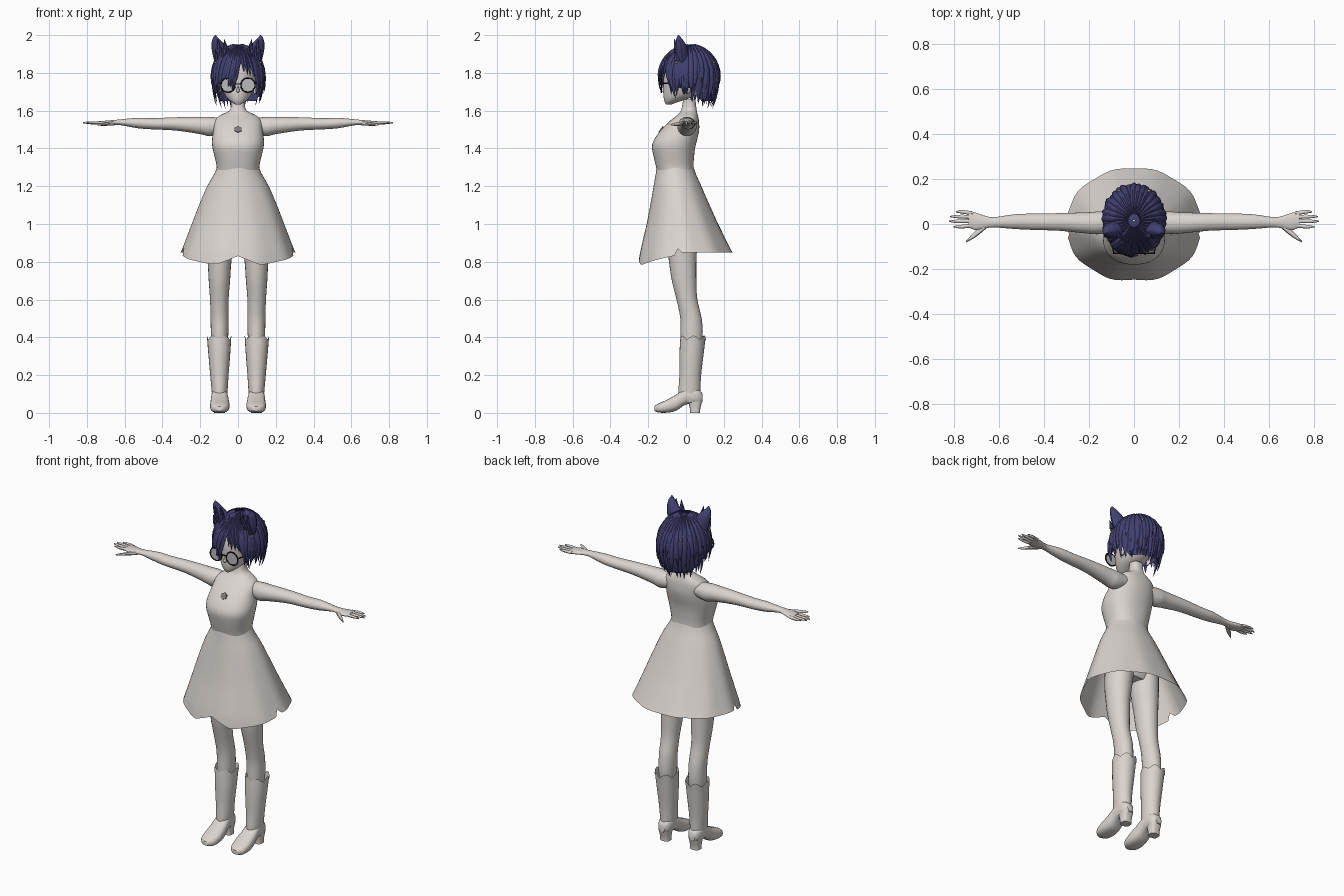
import bpy, bmesh, math, random
from math import sin, cos, pi, radians
from mathutils import Vector

random.seed(4)
if "Cube" in bpy.data.objects:
    bpy.data.objects.remove(bpy.data.objects["Cube"])


def material(name, colour):
    m = bpy.data.materials.new(name)
    m.use_nodes = True
    m.diffuse_color = (*colour, 1)
    m.node_tree.nodes["Principled BSDF"].inputs["Base Color"].default_value = (*colour, 1)
    return m


PALE = material("pale_cloth_and_skin", (0.70, 0.66, 0.63))
INDIGO = material("indigo_hair", (0.055, 0.052, 0.165))
BLACK = material("black_frame", (0.012, 0.012, 0.015))
LENS = material("grey_lens", (0.50, 0.50, 0.52))
GOLD = material("gold_pin", (0.55, 0.42, 0.15))
STONE = material("grey_pendant", (0.22, 0.20, 0.20))


def lerp(a, b, t):
    return a + (b - a) * t


def spline(rows, t):
    """Smooth interpolation through rows of numbers, t from 0 to 1."""
    n = len(rows) - 1
    i = min(int(t * n), n - 1)
    f = t * n - i
    p = [rows[max(0, min(n, i + k))] for k in (-1, 0, 1, 2)]
    return [0.5 * (2 * b + (c - a) * f + (2 * a - 5 * b + 4 * c - d) * f ** 2
                   + (3 * b - a - 3 * c + d) * f ** 3) for a, b, c, d in zip(*p)]


def sheet(bm, fn, nu, nv, closed=True, cap=False):
    """Grid of faces from a surface function fn(u, v)."""
    cols = nu if closed else nu + 1
    g = [[bm.verts.new(fn(i / nu, j / nv)) for i in range(cols)] for j in range(nv + 1)]
    for j in range(nv):
        for i in range(nu):
            k = (i + 1) % cols
            bm.faces.new((g[j][i], g[j][k], g[j + 1][k], g[j + 1][i]))
    if cap:
        bm.faces.new(g[0])
        bm.faces.new(g[-1])
    return g


def loft(bm, axis, rows, nu=24, steps=3, power=2.0, cap=True):
    """Rows hold a position on the axis, then the extents on the other two axes."""
    def fn(u, v):
        pos, a0, a1, b0, b1 = spline(rows, v)
        c, s = cos(2 * pi * u), sin(2 * pi * u)
        e = 2 / power
        a = (a0 + a1) / 2 + (a1 - a0) / 2 * math.copysign(abs(c) ** e, c)
        b = (b0 + b1) / 2 + (b1 - b0) / 2 * math.copysign(abs(s) ** e, s)
        return {"x": (pos, a, b), "y": (a, pos, b), "z": (a, b, pos)}[axis]
    return sheet(bm, fn, nu, steps * (len(rows) - 1), True, cap)


def finish(bm, name, mat, mirror=False, angle=45):
    bmesh.ops.recalc_face_normals(bm, faces=bm.faces)
    me = bpy.data.meshes.new(name)
    bm.to_mesh(me)
    bm.free()
    me.materials.append(mat)
    ob = bpy.data.objects.new(name, me)
    bpy.context.collection.objects.link(ob)
    bpy.ops.object.select_all(action="DESELECT")
    ob.select_set(True)
    bpy.context.view_layer.objects.active = ob
    bpy.ops.object.shade_smooth_by_angle(angle=radians(angle))
    if mirror:
        ob.modifiers.new("mirror", "MIRROR")
    return ob


def part(name, axis, rows, mat=PALE, mirror=False, **options):
    bm = bmesh.new()
    loft(bm, axis, rows, **options)
    return finish(bm, name, mat, mirror)


# Body
part("torso", "z", [
    (1.66, -.036, .036, -.015, .05), (1.605, -.042, .042, -.025, .056), (1.578, -.09, .09, -.045, .062),
    (1.55, -.122, .122, -.08, .068), (1.5, -.13, .13, -.13, .07), (1.45, -.137, .137, -.167, .06),
    (1.41, -.136, .136, -.18, .05), (1.36, -.125, .125, -.172, .043), (1.29, -.112, .112, -.155, .04),
    (1.2, -.125, .125, -.13, .05), (1.05, -.15, .15, -.1, .07), (.95, -.1, .1, -.06, .04)],
    nu=40, power=2.3)
part("head", "z", [
    (1.632, -.012, .012, -.105, -.08), (1.65, -.04, .04, -.114, -.03), (1.68, -.068, .068, -.119, .05),
    (1.73, -.088, .088, -.119, .1), (1.8, -.1, .1, -.12, .12), (1.86, -.09, .09, -.1, .11),
    (1.91, -.05, .05, -.06, .08)], nu=32)
part("nose", "z", [(1.73, -.003, .003, -.122, -.11), (1.705, -.008, .008, -.133, -.11),
                   (1.696, -.004, .004, -.122, -.11)], nu=10)
part("ears", "z", [(1.75, .085, .1, .0, .03), (1.72, .085, .105, -.005, .035),
                   (1.69, .08, .092, .0, .015)], mirror=True, nu=12)
part("arms", "x", [
    (.08, -.035, .05, 1.48, 1.56), (.15, -.045, .056, 1.465, 1.567), (.2, -.043, .052, 1.476, 1.567),
    (.33, -.03, .048, 1.495, 1.565), (.45, -.026, .046, 1.501, 1.56), (.53, -.022, .043, 1.507, 1.562),
    (.62, -.015, .03, 1.523, 1.554), (.66, -.02, .036, 1.524, 1.55), (.7, -.027, .05, 1.522, 1.547),
    (.735, -.015, .055, 1.524, 1.544)], mirror=True)

# Hands: four fingers and a thumb
bm = bmesh.new()
for y, tip, reach in ((-.006, -.012, .80), (.013, .012, .82), (.031, .033, .815), (.047, .054, .79)):
    loft(bm, "x", [(.715, y - .009, y + .009, 1.525, 1.543), (lerp(.72, reach, .6), tip - .008, tip + .008, 1.528, 1.543),
                   (reach, tip - .003, tip + .003, 1.533, 1.54)], nu=8)
loft(bm, "x", [(.655, -.02, .01, 1.522, 1.546), (.695, -.053, -.022, 1.52, 1.54),
               (.725, -.072, -.053, 1.52, 1.535), (.745, -.082, -.075, 1.522, 1.53)], nu=8)
finish(bm, "fingers", PALE, True)

part("legs", "z", [
    (1.05, .005, .16, -.1, .07), (.9, .02, .165, -.1, .06), (.8, .035, .16, -.09, .055),
    (.7, .042, .155, -.075, .055), (.6, .05, .148, -.05, .06), (.5, .05, .145, -.03, .083),
    (.4, .052, .143, -.028, .088), (.3, .06, .135, -.02, .07)], mirror=True)

# Boots: ragged open shaft, foot and heel
bm = bmesh.new()
shaft = loft(bm, "z", [
    (.41, .035, .165, -.03, .105), (.3, .042, .156, -.035, .092), (.2, .05, .147, -.035, .08),
    (.12, .055, .14, -.04, .077), (.06, .062, .135, -.04, .078)], cap=False)
for i, v in enumerate(shaft[0]):
    v.co.z -= (0, .006, .022, .01)[i % 4]
loft(bm, "y", [
    (.088, .08, .118, .06, .1), (.06, .06, .136, .045, .13), (0, .055, .14, .045, .13),
    (-.05, .048, .145, .012, .098), (-.1, .045, .148, .001, .07), (-.145, .055, .14, .002, .05),
    (-.168, .08, .115, .01, .035)], power=2.6)
loft(bm, "z", [(.065, .065, .132, .012, .086), (.025, .07, .127, .02, .076), (0, .07, .127, .022, .074)], power=3)
finish(bm, "boots", PALE, True)

# Skirt with torn hem
SKIRT = [(1.3, .111, -.156, .041), (1.2, .163, -.172, .082), (1.1, .205, -.19, .126),
         (1.0, .243, -.21, .172), (.9, .28, -.234, .222), (.8, .315, -.254, .268)]


def hem(d):
    if d < 25:
        return lerp(.83, .787, min(1, d / 20))
    if d < 78:
        return lerp(.785, .835, (d - 25) / 53)
    return .87 if d < 84 else .848


def skirt(u, v):
    a = 2 * pi * u - pi / 2
    z = lerp(1.3, hem(360 * min(u, 1 - u)), v)
    _, rx, y0, y1 = spline(SKIRT, (1.3 - z) / .5)
    wave = 1 + .012 * v * cos(10 * a)
    return rx * cos(a) * wave, (y0 + y1) / 2 + (y1 - y0) / 2 * sin(a) * wave, z


bm = bmesh.new()
sheet(bm, skirt, 72, 14)
finish(bm, "skirt", PALE)

# Hair: a cap covered with tapering locks
ZC, UP, DOWN = 1.78, .157, .17


def scalp(theta, s, off=0.0):
    f, z = (sin(s * pi / 2), ZC + (UP + off) * cos(s * pi / 2)) if s < 1 else \
           (1 - .22 * (s - 1) ** 2, ZC - (s - 1) * DOWN)
    return Vector(((.128 + off) * f * cos(theta), .016 + (.15 + off) * f * sin(theta), z))


def reach(z):
    return 1 + (ZC - z) / DOWN if z < ZC else math.acos((z - ZC) / UP) * 2 / pi


def cap(u, v):
    d = 360 * min(u, 1 - u)
    z = 1.85 if d < 40 else lerp(1.85, 1.72, min(1, (d - 40) / 15))
    if d > 100:
        z = lerp(1.72, 1.65, min(1, (d - 100) / 20))
    return scalp(2 * pi * u - pi / 2, lerp(.02, reach(z), v))


def lock(bm, start, end, tip, width, lift=.004, top=.12):
    flick = random.uniform(0, .008)

    def fn(u, v):
        bow = 1 - (2 * u - 1) ** 2
        theta = lerp(start, end, v ** 1.3) + (u - .5) * width * (1 - v ** 3)
        return scalp(radians(theta), lerp(top, reach(tip), v), lift + .01 * bow * (1 - v) ** .3 + flick * v * v)
    sheet(bm, fn, 4, 10, closed=False)


bm = bmesh.new()
sheet(bm, cap, 48, 14, cap=False)
for k in range(34):                                   # back and sides
    t = -35 + 250 * k / 33
    side = t < 10 or t > 170
    low = random.uniform(1.67, 1.72) if side else random.uniform(1.605, 1.65)
    lock(bm, t, t + random.uniform(-6, 6), low, 17)
for k in range(22):                                   # shorter upper layer
    t = -30 + 240 * k / 21
    lock(bm, t, t + random.uniform(-9, 9), random.uniform(1.67, 1.75), 15, .009)
for k in range(9):                                    # swept fringe over the right eye
    lock(bm, -78 - 6 * k, -98 - 6 * k, (1.77, 1.70, 1.71, 1.69, 1.72, 1.70, 1.68, 1.69, 1.66)[k], 15, .006)
for k in range(7):                                    # fringe parted to the left
    lock(bm, -80 + 5 * k, -76 + 8 * k, (1.80, 1.785, 1.78, 1.775, 1.75, 1.70, 1.66)[k], 14, .006)
finish(bm, "hair", INDIGO, angle=35)

# Furry animal ears
bm = bmesh.new()
loft(bm, "z", [(1.86, .025, .125, -.055, .02), (1.91, .035, .137, -.058, .012), (1.95, .07, .14, -.056, .0),
               (1.98, .1, .135, -.052, -.02), (2.0, .118, .122, -.043, -.038)], nu=14, power=1.7)
for k in range(7):
    x, z = lerp(.045, .115, k / 6), lerp(1.885, 1.94, (k % 3) / 2)
    loft(bm, "z", [(z - .02, x - .012, x + .012, -.06, -.03), (z + .01, x - .008, x + .008, -.066, -.045),
                   (z + .04, x + .004, x + .006, -.062, -.06)], nu=6, steps=2)
finish(bm, "animal_ears", INDIGO, True, 35)

# Glasses
bpy.ops.mesh.primitive_torus_add(location=(.053, -.13, 1.735), rotation=(pi / 2, 0, 0), major_radius=.037,
                                 minor_radius=.004, major_segments=32, minor_segments=8)
rim = bpy.context.object
rim.name = "glasses_left_rim"
rim.data.materials.append(BLACK)
bpy.ops.object.shade_smooth_by_angle()
other = rim.copy()
other.name = "glasses_right_rim"
other.location.x *= -1
bpy.context.collection.objects.link(other)
for side, word in ((1, "left"), (-1, "right")):
    bpy.ops.mesh.primitive_cylinder_add(vertices=32, radius=.036, depth=.003, rotation=(pi / 2, 0, 0),
                                        location=(side * .053, -.13, 1.735))
    bpy.context.object.name = word + "_lens"
    bpy.context.object.data.materials.append(LENS)
part("glasses_bridge", "x", [(-.018, -.133, -.127, 1.738, 1.745), (.018, -.133, -.127, 1.738, 1.745)], BLACK, nu=8)
part("glasses_arms", "y", [(-.13, .086, .092, 1.74, 1.748), (-.06, .1, .105, 1.74, 1.748),
                           (.02, .102, .107, 1.74, 1.748)], BLACK, True, nu=8)

# Small ornaments
for theta in (-25, -155, 60, 120):
    bpy.ops.mesh.primitive_uv_sphere_add(segments=10, ring_count=6, radius=.006,
                                         location=scalp(radians(theta), .72, .018))
    bpy.context.object.name = "hair_pin"
    bpy.context.object.data.materials.append(GOLD)
bpy.ops.mesh.primitive_cylinder_add(vertices=6, radius=.02, depth=.008, location=(0, -.132, 1.5),
                                    rotation=(radians(55), 0, 0))
bpy.context.object.name = "pendant"
bpy.context.object.data.materials.append(STONE)
